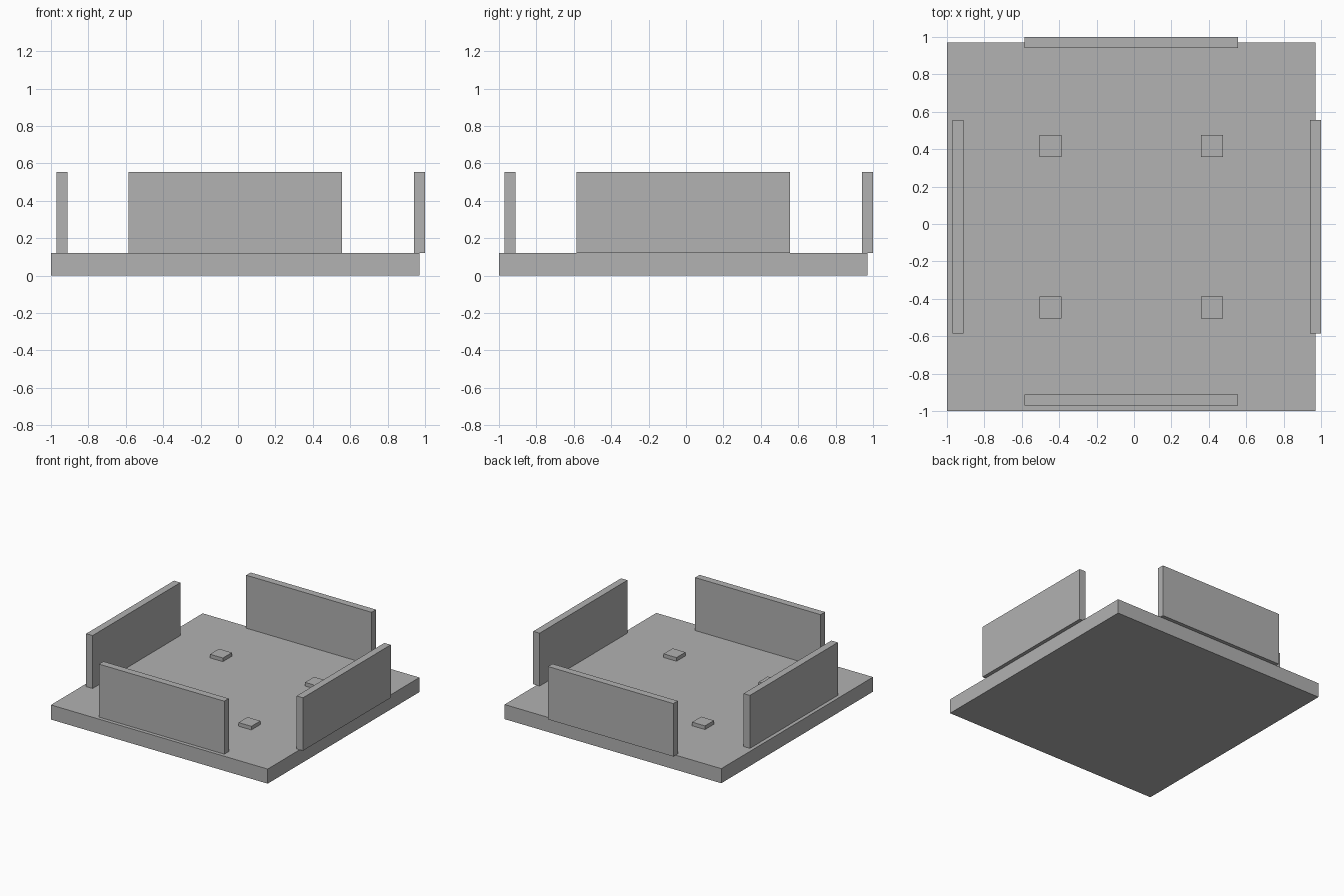
import bpy

cube = bpy.data.objects.get("Cube")
if cube:
    bpy.data.objects.remove(cube, do_unlink=True)

# One plain grey for everything
grey = bpy.data.materials.new("plain grey")
grey.use_nodes = True
colour = (0.445, 0.445, 0.445, 1)
grey.diffuse_color = colour
grey.node_tree.nodes["Principled BSDF"].inputs["Base Color"].default_value = colour


def box(name, centre, size):
    """Add a flat-sided box with its scale applied."""
    bpy.ops.mesh.primitive_cube_add(size=1, location=centre)
    obj = bpy.context.object
    obj.name = name
    for v in obj.data.vertices:
        v.co = [c * s for c, s in zip(v.co, size)]
    obj.data.materials.append(grey)
    return obj


MID = -0.015        # centre of the base, which sits off the origin
BASE = 0.12         # base height
WALL_H = 0.435
WALL_L = 1.14
WALL_T = 0.058
PAD = 0.117
PAD_H = 0.03

# Base slab
box("base", (MID, MID, BASE / 2), (1.97, 1.97, BASE))

# Side walls: inset on one side, overhanging on the other
wall_z = BASE + WALL_H / 2
for pos, x_name, y_name in ((-0.941, "right_wall", "front_wall"),
                            (0.971, "left_wall", "back_wall")):
    box(x_name, (pos, MID, wall_z), (WALL_T, WALL_L, WALL_H))
    box(y_name, (MID, pos, wall_z), (WALL_L, WALL_T, WALL_H))

# Four small pads on the base
for sx, side in ((-1, "right"), (1, "left")):
    for sy, end in ((-1, "front"), (1, "back")):
        box(f"{end}_{side}_pad",
            (MID + sx * 0.432, MID + sy * 0.432, BASE + PAD_H / 2),
            (PAD, PAD, PAD_H))
